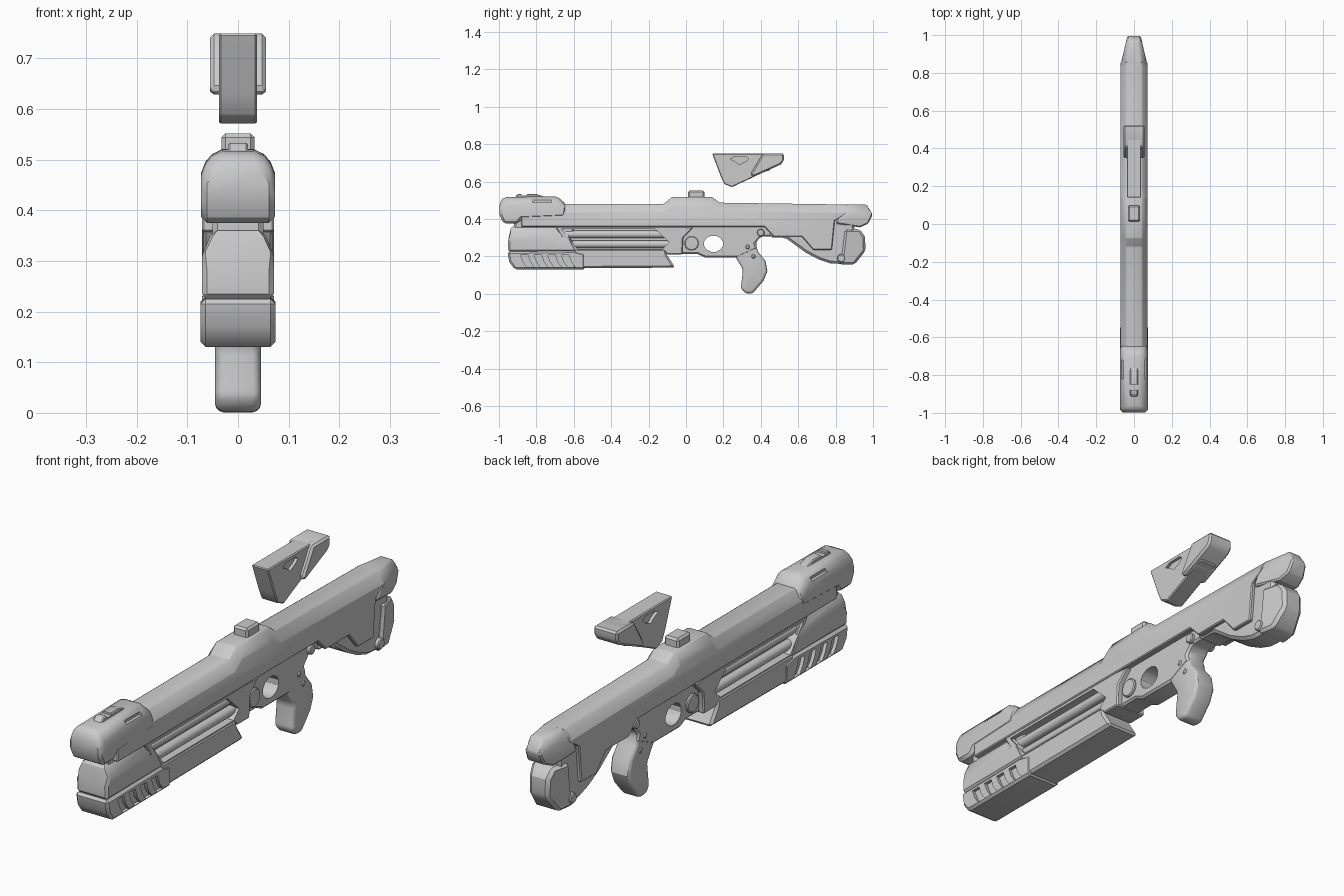
import bpy, bmesh, math

if "Cube" in bpy.data.objects:
    bpy.data.objects.remove(bpy.data.objects["Cube"])


def make_object(name, bm):
    bmesh.ops.recalc_face_normals(bm, faces=bm.faces)
    me = bpy.data.meshes.new(name)
    bm.to_mesh(me)
    bm.free()
    ob = bpy.data.objects.new(name, me)
    bpy.context.collection.objects.link(ob)
    return ob


def loft(bm, layers):
    """Join (x, outline) layers of equal point count into a closed solid."""
    rings = [[bm.verts.new((x, y, z)) for y, z in pts] for x, pts in layers]
    n = len(rings[0])
    for a, b in zip(rings, rings[1:]):
        for i in range(n):
            j = (i + 1) % n
            bm.faces.new((a[i], a[j], b[j], b[i]))
    bm.faces.new(rings[0])
    bm.faces.new(rings[-1])


def apply_mods(ob):
    bpy.context.view_layer.objects.active = ob
    for m in list(ob.modifiers):
        bpy.ops.object.modifier_apply(modifier=m.name)


def prism(name, pts, hw, bevel=0.006, seg=1, chamfer=None, taper=None):
    """Side outline (y, z) extruded across x.
    chamfer = (inset, drop, height): points above height drop at the sides."""
    bm = bmesh.new()
    if chamfer:
        c, drop, h = chamfer
        side = [(y, z - drop if z > h else z) for y, z in pts]
        loft(bm, [(-hw, side), (c - hw, pts), (hw - c, pts), (hw, side)])
    else:
        loft(bm, [(-hw, pts), (hw, pts)])
    if taper:
        for v in bm.verts:
            v.co.x *= taper(v.co.y)
    ob = make_object(name, bm)
    if bevel:
        m = ob.modifiers.new("bevel", 'BEVEL')
        m.width, m.segments = bevel, seg
        m.limit_method, m.angle_limit = 'ANGLE', math.radians(35)
        apply_mods(ob)
    return ob


def cut(ob, pts, x0=None):
    """Cut an outline through the part, or only into both sides down to x0."""
    bm = bmesh.new()
    if x0 is None:
        loft(bm, [(-0.2, pts), (0.2, pts)])
    else:
        loft(bm, [(-0.2, pts), (-x0, pts)])
        loft(bm, [(x0, pts), (0.2, pts)])
    cutter = make_object("cutter", bm)
    cutter.hide_render = True
    m = ob.modifiers.new("cut", 'BOOLEAN')
    m.operation, m.solver, m.object = 'DIFFERENCE', 'EXACT', cutter
    apply_mods(ob)
    bpy.data.objects.remove(cutter)


def circle(y, z, ry, rz, n):
    return [(y + ry * math.cos((i + .5) * math.tau / n),
             z + rz * math.sin((i + .5) * math.tau / n)) for i in range(n)]


def rect(y0, y1, z0, z1):
    return [(y0, z0), (y1, z0), (y1, z1), (y0, z1)]


# Long upper body with the stepped side panel over the stock
prism("upper_body", [
    (-.88, .48), (-.12, .48), (-.075, .517), (.14, .517), (.18, .487), (.86, .477),
    (.795, .39), (.78, .235), (.68, .235), (.62, .305), (.47, .305), (.42, .357),
    (-.88, .357)], .071, .004, chamfer=(.028, .045, .47))

# Muzzle housing above, with side slots and a top rail
muzzle = prism("muzzle_housing", [
    (-.997, .49), (-.972, .517), (-.69, .521), (-.64, .478), (-.65, .41), (-.88, .40),
    (-.90, .375), (-.975, .375), (-.997, .42)], .073, .012, chamfer=(.03, .035, .47))
cut(muzzle, rect(-.82, -.72, .488, .502), .054)
rail = prism("muzzle_top_rail", [(-.92, .51), (-.9, .533), (-.8, .533), (-.73, .51)], .02, .004)
cut(rail, rect(-.88, -.85, .525, .56))
prism("muzzle_neck", rect(-.92, -.6, .3, .40), .05, .01)

# Barrel block under the muzzle
prism("barrel_block", [
    (-.95, .225), (-.952, .28), (-.935, .36), (-.66, .36), (-.62, .30), (-.58, .225)],
    .071, .01, chamfer=(.02, .05, .34))

# Side window frame with core and rods inside
frame = prism("window_frame", [
    (-.7, .36), (-.03, .36), (.04, .355), (-.015, .30), (-.02, .21), (-.10, .21),
    (-.12, .23), (-.62, .23)], .068, .005)
cut(frame, [(-.665, .345), (-.165, .345), (-.09, .275), (-.125, .24), (-.58, .24)])
prism("window_core", rect(-.68, -.06, .225, .36), .03, 0)
for i, z in enumerate((.318, .265)):
    for s in (-1, 1):
        bpy.ops.mesh.primitive_cylinder_add(vertices=16, radius=.02, depth=.6,
            location=(s * .037, -.37, z), rotation=(math.pi / 2, 0, 0))
        bpy.context.object.name = f"window_rod_{i}_{'left' if s < 0 else 'right'}"

# Lower foregrip, slotted at the front
front = prism("foregrip_front", [
    (-.955, .225), (-.945, .17), (-.915, .13), (-.54, .13), (-.54, .215), (-.6, .23)],
    .074, .01)
for i in range(4):
    y = -.885 + .073 * i
    cut(front, [(y, .207), (y + .04, .207), (y + .052, .17), (y + .075, .14),
                (y + .035, .14), (y + .014, .17)], .06)
prism("foregrip_rear", [
    (-.6, .24), (-.11, .24), (-.1, .205), (-.058, .14), (-.6, .136)], .071, .01)

# Lower receiver, trigger guard and grip
guard = prism("trigger_guard", [
    (-.04, .37), (-.04, .213), (.06, .213), (.10, .195), (.28, .195), (.38, .24),
    (.37, .27), (.40, .305), (.48, .305), (.43, .37)], .046, .008)
cut(guard, circle(.147, .267, .052, .044, 12))
prism("grip", [
    (.27, .31), (.265, .195), (.305, .13), (.293, .03), (.315, .003), (.355, 0),
    (.415, .07), (.435, .12), (.425, .175), (.385, .225), (.372, .27), (.40, .31)],
    .045, .016, 3)

# Stock and two-part butt, tapering to the rear
prism("stock", [
    (.44, .40), (.45, .30), (.53, .30), (.64, .22), (.71, .183), (.77, .163),
    (.87, .157), (.90, .20), (.90, .44), (.80, .455)], .056, .012)


def rear_taper(y):
    return 1 - max(0, y - .85) * 3.5


prism("butt_cap", [
    (.84, .477), (.965, .477), (.998, .425), (.975, .375), (.93, .355), (.80, .375)],
    .071, .008, chamfer=(.025, .04, .47), taper=rear_taper)
prism("butt_pad", [
    (.85, .345), (.93, .345), (.957, .305), (.96, .23), (.90, .155), (.82, .157),
    (.835, .22)], .07, .012, taper=rear_taper)

# Round pins showing on both sides
for i, (y, z, r, hw) in enumerate([(.03, .27, .038, .056), (.40, .327, .02, .06),
                                   (.83, .19, .022, .072), (.33, .25, .011, .05),
                                   (.36, .20, .011, .049)]):
    prism(f"pin_{i}", circle(y, z, r, r, 16), hw, .004)

# Block sight on top
prism("top_sight", rect(.012, .098, .50, .552), .033, .008)

# Separate floating piece: narrow front, wider rear, recessed sides
piece = prism("floating_front", [
    (.14, .749), (.45, .749), (.45, .66), (.42, .652), (.245, .57), (.205, .587),
    (.185, .63)], .038, .004)
cut(piece, [(.235, .72), (.26, .733), (.32, .733), (.335, .72), (.315, .705),
            (.285, .69), (.265, .705)], .026)
prism("floating_rear", [
    (.41, .749), (.525, .749), (.523, .71), (.505, .69), (.36, .625), (.345, .64),
    (.375, .69)], .055, .008)

for ob in bpy.data.objects:
    ob.select_set(ob.type == 'MESH')
bpy.ops.object.shade_smooth_by_angle(angle=math.radians(30))
